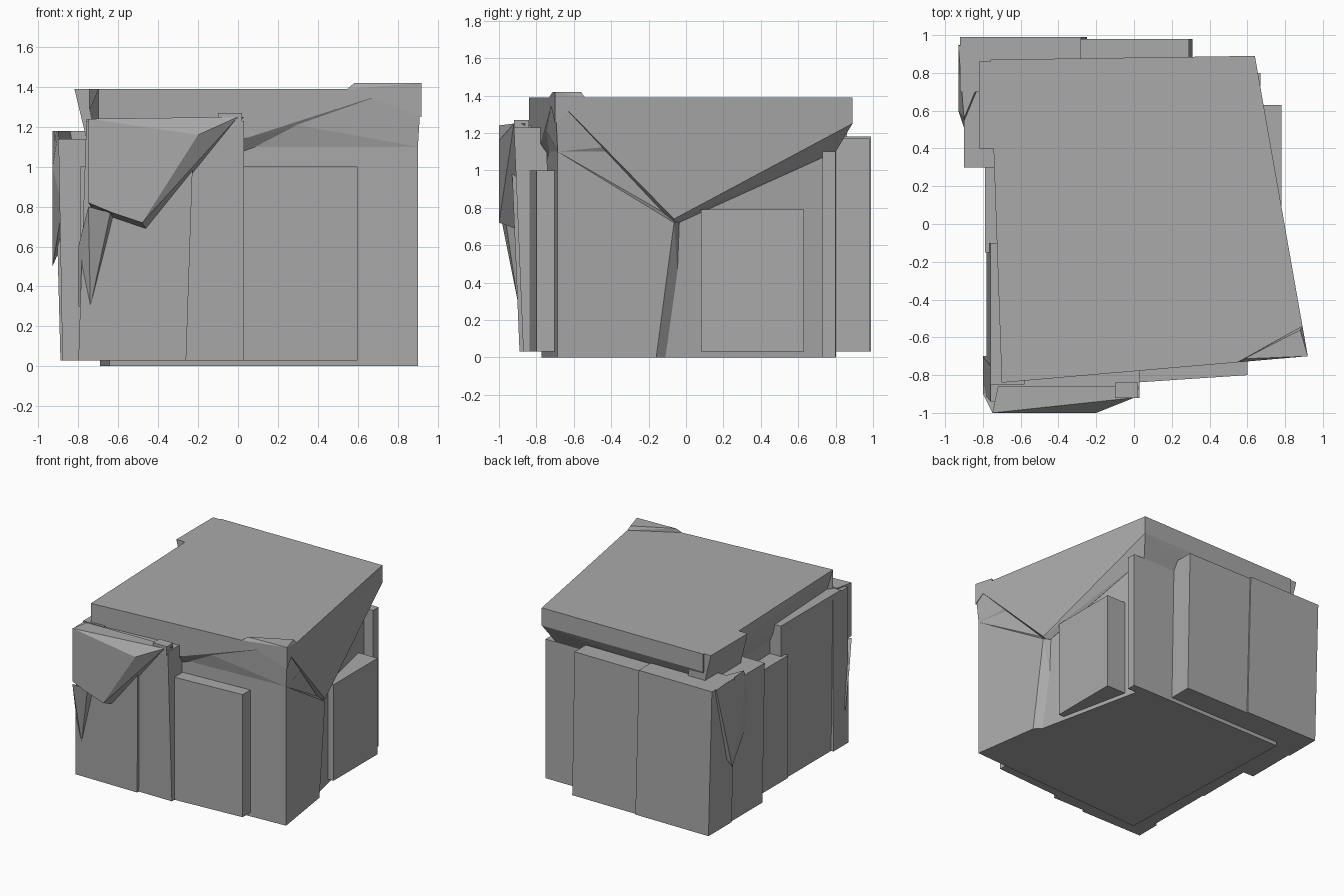
import bpy, bmesh
from mathutils import Vector

cube = bpy.data.objects.get("Cube")
if cube:
    bpy.data.objects.remove(cube, do_unlink=True)

stone = bpy.data.materials.new("grey stone")
stone.use_nodes = True
stone.diffuse_color = (.4, .4, .4, 1)
stone.node_tree.nodes["Principled BSDF"].inputs["Base Color"].default_value = stone.diffuse_color

# Shared corners and heights
FRONT_LEFT = Vector((-.7, -.84, 0))
FRONT_RIGHT = Vector((.92, -.7, 0))
BACK_RIGHT = Vector((.64, .89, 0))
BACK_LEFT = Vector((-.76, .87, 0))
CORNERS = (FRONT_LEFT, FRONT_RIGHT, BACK_RIGHT, BACK_LEFT)
ROOF, LIP, EAVES, FOOT = 1.39, 1.25, 1.1, .03


def finish(name, bm):
    bmesh.ops.recalc_face_normals(bm, faces=bm.faces)
    mesh = bpy.data.meshes.new(name)
    bm.to_mesh(mesh)
    bm.free()
    mesh.materials.append(stone)
    bpy.context.collection.objects.link(bpy.data.objects.new(name, mesh))


def level(corner, height, inset=0):
    """Corner raised to a height and drawn in toward the middle."""
    return Vector((corner.x * (1 - inset), corner.y * (1 - inset), height))


def along(start, end, amount, height, inset=0):
    """Point between two corners at a height."""
    return level(start.lerp(end, amount), height, inset)


def chunk(name, points):
    """Convex faceted stone around its corner points."""
    bm = bmesh.new()
    for point in points:
        bm.verts.new(point)
    bmesh.ops.convex_hull(bm, input=bm.verts)
    loose = [vert for vert in bm.verts if not vert.link_faces]
    bmesh.ops.delete(bm, geom=loose, context='VERTS')
    bmesh.ops.dissolve_limit(bm, angle_limit=.01, verts=bm.verts, edges=bm.edges)
    finish(name, bm)


def block(name, left, right, front, back, top, bottom=FOOT,
          lean_x=0, lean_y=0, skew=0, slope=0):
    """Upright slab; the top leans, the front skews, the top edge slopes."""
    bm = bmesh.new()
    bmesh.ops.create_cube(bm, size=1)
    for vert in bm.verts:
        at_right, at_back, at_top = (value > 0 for value in vert.co)
        x = right if at_right else left
        y = back if at_back else front
        z = top if at_top else bottom
        if at_top:
            x += lean_x
            y += lean_y
            z += slope if at_right else 0
        if at_right:
            y += skew
        vert.co = (x, y, z)
    finish(name, bm)


# Central mass, drawn in under the roof
insets = dict(zip(CORNERS_NAMES := ("front_left", "front_right", "back_right", "back_left"),
                  (.08, .02, .1, .09)))
recess = [(corner, insets[key]) for corner, key in zip(CORNERS, CORNERS_NAMES)]
chunk("core", [level(corner, height, inset) for corner, inset in recess for height in (0, EAVES)])

# Roof with an undercut beneath its back rim
chunk("roof", [level(corner, ROOF) for corner in CORNERS]
      + [level(corner, LIP) for corner in (BACK_RIGHT, BACK_LEFT)]
      + [level(corner, EAVES, inset) for corner, inset in recess])
block("left_overhang", -.75, -.6, .4, .86, ROOF, bottom=EAVES, lean_x=-.07)

# Slanted ledge across the front
chunk("front_ledge", [level(FRONT_LEFT, ROOF), level(FRONT_LEFT, 1),
                      along(FRONT_LEFT, FRONT_RIGHT, .45, 1.14),
                      along(FRONT_LEFT, FRONT_RIGHT, .93, ROOF),
                      along(FRONT_LEFT, FRONT_RIGHT, .45, 1.06, .07),
                      along(FRONT_LEFT, FRONT_RIGHT, .9, 1.3, .05),
                      level(FRONT_LEFT, .95, .1), level(FRONT_LEFT, ROOF, .3)])

# Hanging wedge on the right flank, with the column below its front
chunk("right_wedge", [level(FRONT_RIGHT, ROOF), level(BACK_RIGHT, ROOF),
                      level(BACK_RIGHT, LIP),
                      along(FRONT_RIGHT, BACK_RIGHT, .4, .74),
                      along(FRONT_RIGHT, BACK_RIGHT, .4, .71, .05),
                      level(BACK_RIGHT, EAVES, .1),
                      level(FRONT_RIGHT, ROOF, .3), level(BACK_RIGHT, EAVES, .3)])
chunk("right_column", [level(FRONT_RIGHT, height, inset) for height in (0, EAVES) for inset in (.02, .3)]
      + [along(FRONT_RIGHT, BACK_RIGHT, .34, 0), along(FRONT_RIGHT, BACK_RIGHT, .4, .72),
         along(FRONT_RIGHT, BACK_RIGHT, .43, 0, .15), along(FRONT_RIGHT, BACK_RIGHT, .45, .72, .15)])

# Thin flake on the front right roof corner
chunk("corner_flake", [level(FRONT_RIGHT, height) for height in (LIP, 1.42)]
      + [along(FRONT_RIGHT, FRONT_LEFT, .23, ROOF), along(FRONT_RIGHT, BACK_RIGHT, .1, ROOF),
         along(FRONT_RIGHT, FRONT_LEFT, .2, 1.42, .02), along(FRONT_RIGHT, BACK_RIGHT, .08, 1.42, .02)])

# Front slabs
block("front_left_slab", -.8, -.26, -.89, -.7, top=1.23, lean_x=.04, lean_y=-.05)
block("front_middle_slab", -.3, .03, -.87, -.7, top=1.23, lean_y=-.05)
block("front_right_slab", 0, .6, -.84, -.7, top=1, skew=.04)

# Overlapping shield at the front top left
shield = [(-.75, 1.24), (0, LIP), (-.2, 1.16), (-.48, .72), (-.63, .77), (-.75, .82)]
chunk("front_shield", [(x, -.92 if x == 0 else -1, z) for x, z in shield]
      + [(x + .03, -.86, z - .05 if z < 1.2 else z) for x, z in shield])
chunk("front_sliver", [(-.75, -1, .8), (-.64, -.97, .77), (-.8, -.9, .6),
                       (-.74, -.9, .3), (-.62, -.9, .75), (-.8, -.85, .3)])
block("front_flake", -.1, .02, -.92, -.84, top=1.27, bottom=1.2)

# Right flank panel and rib
block("right_panel", .5, .78, .08, .63, top=.79)
block("right_rib", .4, .67, .73, .8, top=EAVES, bottom=0)

# Back slabs
block("back_right_slab", -.3, .31, .7, .98, top=1.17, lean_x=-.02)
block("back_left_slab", -.89, -.25, .7, .99, top=1.18, lean_x=-.03)

# Left flank slabs
block("left_rear_slab", -.88, -.6, .3, .8, top=1.14, lean_x=-.02)
chunk("left_rear_flake", [(-.93, .95, 1.18), (-.9, .56, 1.18), (-.93, .6, 1),
                          (-.93, .75, .5), (-.88, .45, .8), (-.8, .8, 1.18), (-.8, .9, .8)])
block("left_middle_slab", -.79, -.6, -.15, .3, top=1)
block("left_front_slab", -.78, -.6, -.85, -.1, top=1.24, lean_x=.02)
